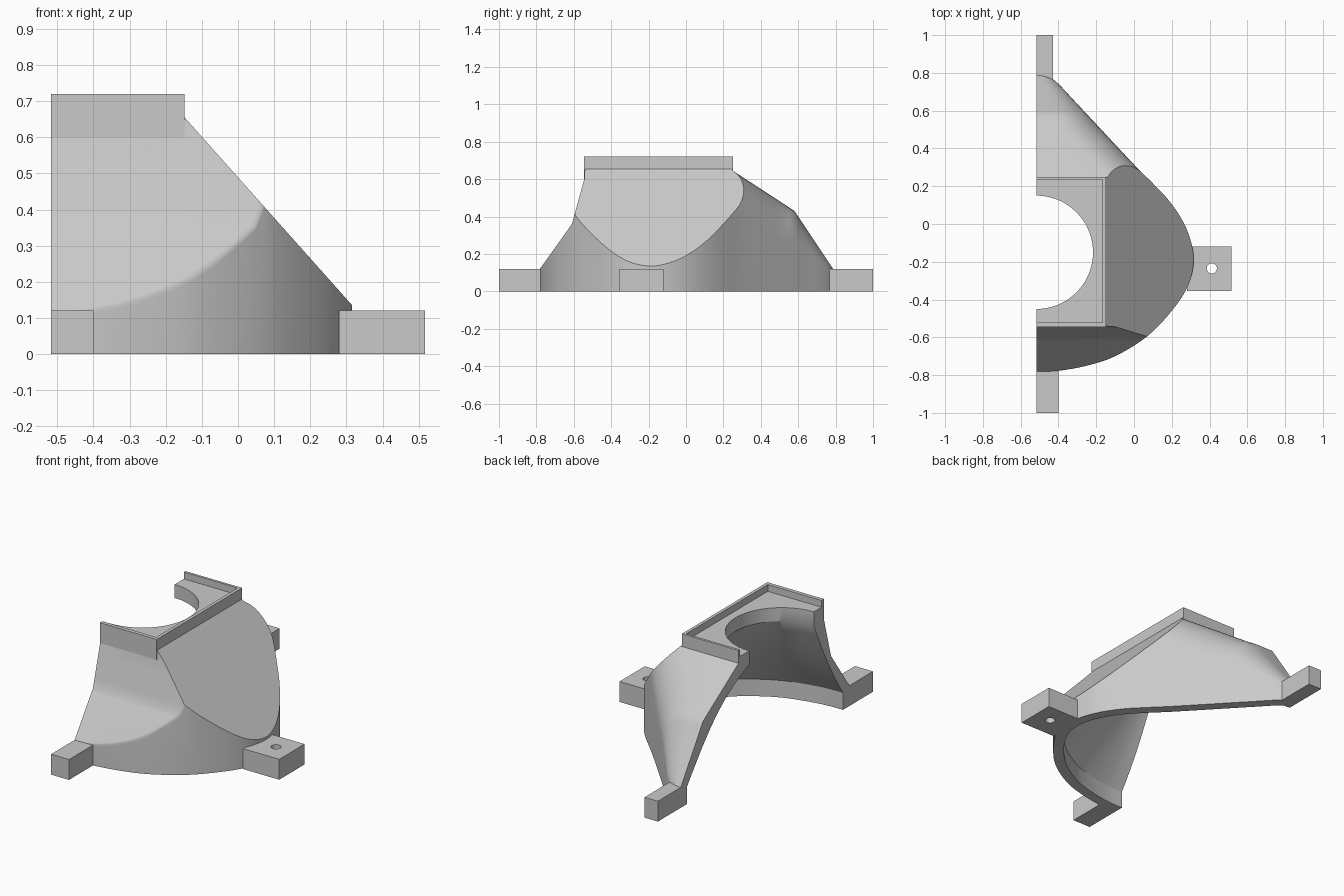
import bpy, bmesh, math
from mathutils import Vector
from mathutils.geometry import interpolate_bezier

if "Cube" in bpy.data.objects:
    bpy.data.objects.remove(bpy.data.objects["Cube"], do_unlink=True)

CUT_X = -0.517       # flat open side
FAR_X = -0.65        # parts overrun the open side, then get trimmed
HOLE_Y, HOLE_R = -0.15, 0.30

grey = bpy.data.materials.new("plain grey")
grey.use_nodes = True
colour = (0.59, 0.59, 0.59, 1)
grey.diffuse_color = colour
grey.node_tree.nodes["Principled BSDF"].inputs["Base Color"].default_value = colour


def make(name, bm):
    bmesh.ops.recalc_face_normals(bm, faces=bm.faces[:])
    mesh = bpy.data.meshes.new(name)
    bm.to_mesh(mesh)
    bm.free()
    mesh.materials.append(grey)
    ob = bpy.data.objects.new(name, mesh)
    bpy.context.scene.collection.objects.link(ob)
    return ob


def loft(name, rings):
    bm = bmesh.new()
    rows = [[bm.verts.new(p) for p in ring] for ring in rings]
    n = len(rows[0])
    for a, b in zip(rows, rows[1:]):
        for i in range(n):
            j = (i + 1) % n
            bm.faces.new((a[i], a[j], b[j], b[i]))
    bm.faces.new(rows[0])
    bm.faces.new(rows[-1])
    return make(name, bm)


def box(name, x0, x1, y0, y1, z0, z1):
    return loft(name, [[(x0, y0, z), (x1, y0, z), (x1, y1, z), (x0, y1, z)] for z in (z0, z1)])


def cylinder(name, x, y, r, z0, z1, n):
    return loft(name, [[(x + r * math.cos(k * math.tau / n), y + r * math.sin(k * math.tau / n), z)
                        for k in range(n)] for z in (z0, z1)])


def combine(target, tool, operation):
    mod = target.modifiers.new(operation, 'BOOLEAN')
    mod.operation, mod.solver, mod.object = operation, 'EXACT', tool
    bpy.context.view_layer.objects.active = target
    bpy.ops.object.modifier_apply(modifier=mod.name)
    bpy.data.objects.remove(tool, do_unlink=True)


def lerp_table(table, v):
    for (a, fa), (b, fb) in zip(table, table[1:]):
        if v <= b:
            return fa + (fb - fa) * max(0, v - a) / (b - a)
    return table[-1][1]


# Footprint, from front to back
knots = [Vector(p) for p in (
    (-0.517, -0.781), (-0.4, -0.777), (-0.25, -0.75), (-0.1, -0.7), (0.07, -0.595),
    (0.2, -0.46), (0.285, -0.33), (0.316, -0.2), (0.298, -0.08), (0.25, 0.03), (0.18, 0.13),
    (0.1, 0.215), (0, 0.315), (-0.15, 0.475), (-0.3, 0.635), (-0.43, 0.768), (-0.517, 0.79))]
outline = [knots[0]]
for i in range(len(knots) - 1):
    p0, p1, p2, p3 = (knots[min(max(i + k, 0), len(knots) - 1)] for k in (-1, 0, 1, 2))
    outline += interpolate_bezier(p1, p1 + (p2 - p0) / 6, p2 - (p3 - p1) / 6, p2, 5)[1:]

# Outer hood: upright sections following the footprint and the roof line
roof = [(-0.781, 0.12), (-0.61, 0.36), (-0.544, 0.6), (-0.54, 0.66), (0.245, 0.66),
        (0.25, 0.645), (0.58, 0.43), (0.79, 0.115)]
width = [(p.y, p.x) for p in outline]
stations = sorted({round(y, 4) for y, _ in width + roof})
sections = []
for y in stations:
    w, h = max(lerp_table(width, y), -0.48), lerp_table(roof, y)
    r = 0.015 if y < 0.24 else min(0.2, (w - CUT_X) * 0.6, h * 0.5)
    arc = [(w - r + r * math.cos(a), y, h - r + r * math.sin(a))
           for a in (k * math.pi / 16 for k in range(9))]
    sections.append([(FAR_X, y, 0), (w, y, 0)] + arc + [(FAR_X, y, h)])
hood = loft("hood", sections)

# Slanted flat side
slope = [(-0.148, 0.655), (0.316, 0.135)]
dx, dz = slope[1][0] - slope[0][0], slope[1][1] - slope[0][1]
line = [(slope[0][0] + dx * t, slope[0][1] + dz * t) for t in (-1, 2)]
wedge = loft("wedge", [[(line[0][0], y, line[0][1]), (line[1][0], y, line[1][1]), (2, y, 2)]
                       for y in (-1.2, 1.2)])
combine(hood, wedge, 'DIFFERENCE')

# Tray block and mounting tabs
for part in (
    box("tray", FAR_X, -0.148, -0.545, 0.25, 0.6, 0.72),
    box("front_tab", FAR_X, -0.4, -1, -0.73, 0, 0.12),
    box("back_tab", FAR_X, -0.43, 0.73, 1, 0, 0.12),
    box("side_tab", 0.28, 0.517, -0.355, -0.12, 0, 0.12),
):
    combine(hood, part, 'UNION')

# Hollow inside: inset footprint blending into the round opening
inner = []
for i, p in enumerate(outline):
    d = (outline[min(i + 1, len(outline) - 1)] - outline[max(i - 1, 0)]).normalized()
    q = p + Vector((-d.y, d.x)) * 0.06
    inner.append(Vector((max(q.x, CUT_X), q.y)))


def ring(t, z, bulge=0):
    pts = []
    for p in inner:
        a = math.atan2(p.y - HOLE_Y, p.x - CUT_X)
        c = Vector((CUT_X + HOLE_R * math.cos(a), HOLE_Y + HOLE_R * math.sin(a)))
        q = p.lerp(c, t)
        # The vault arches upward towards the back and flares at the front
        pts.append((q.x, q.y, z + bulge * (0.025 + 0.055 * math.sin(a))))
    start, end = ((FAR_X - 0.1, *pts[k][1:]) for k in (0, -1))
    return [start] + pts + [end]


steps = [k / 8 for k in range(9)]
hollow = loft("hollow", [ring(0, -0.1)]
              + [ring(t, 0.1 + 0.5 * t, math.sin(math.pi * t)) for t in steps]
              + [ring(1, 1)])
combine(hood, hollow, 'DIFFERENCE')

# Tray recess, screw hole and the flat open side
for cutter in (
    box("recess", FAR_X - 0.1, -0.167, -0.522, 0.235, 0.68, 1),
    cylinder("screw_hole", 0.412, -0.235, 0.027, -0.1, 0.3, 24),
    box("trim", -1, CUT_X, -1.2, 1.2, -0.2, 1.2),
):
    combine(hood, cutter, 'DIFFERENCE')

# Smooth the curved skin, keep the cut edges crisp
bpy.ops.object.select_all(action='DESELECT')
hood.select_set(True)
bpy.context.view_layer.objects.active = hood
bpy.ops.object.shade_smooth_by_angle(angle=math.radians(30))
